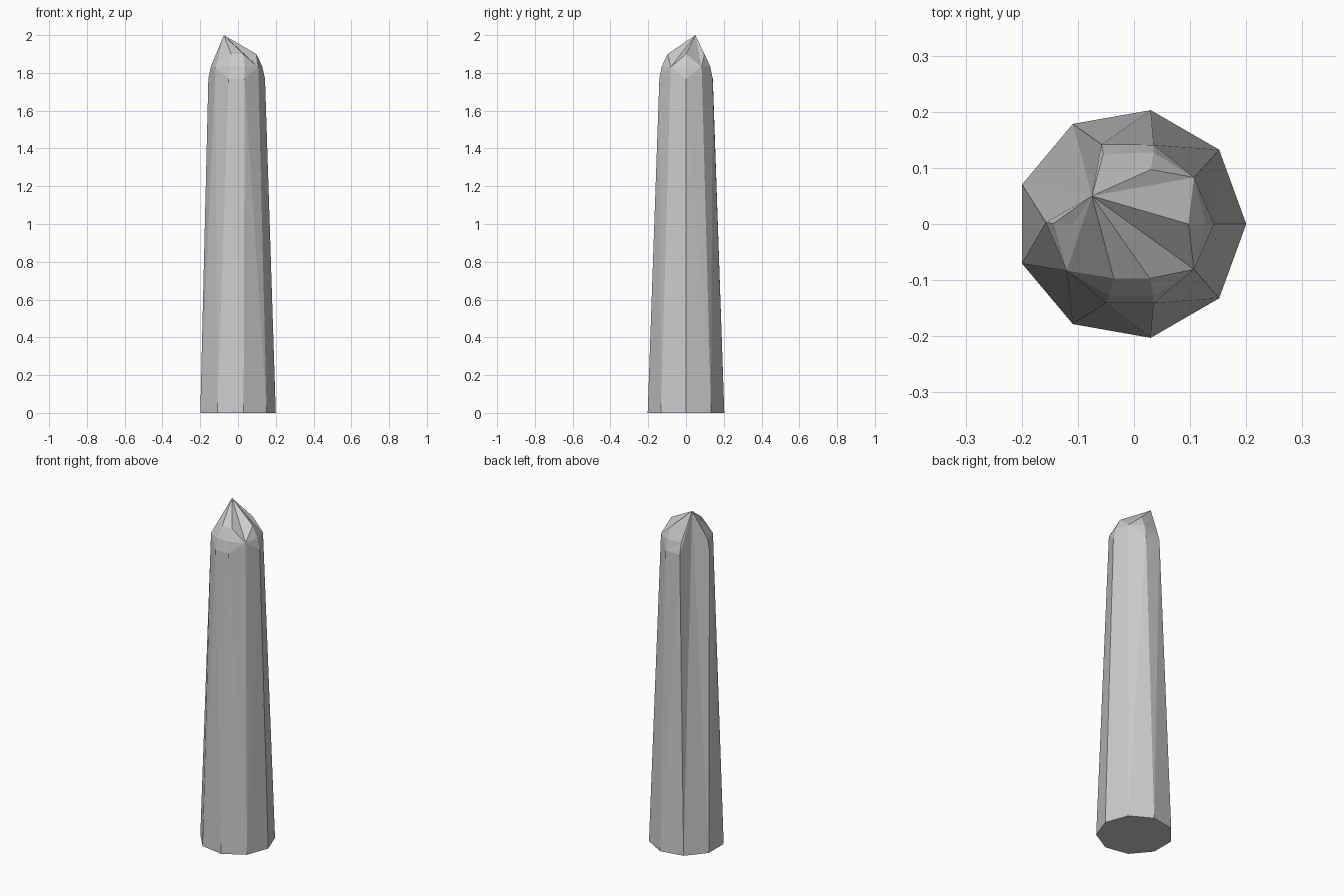
import bpy, bmesh, math

if "Cube" in bpy.data.objects:
    bpy.data.objects.remove(bpy.data.objects["Cube"])

bm = bmesh.new()
V = {}


def add(name, x, y, z):
    V[name] = bm.verts.new((x, y, z))


def face(names):
    bm.faces.new([V[n] for n in names.split()])


# nine-sided base, b0..b8 counter-clockwise from +x
for i in range(9):
    a = math.tau * i / 9
    add(f"b{i}", 0.206 * math.cos(a) - 0.006, 0.206 * math.sin(a), 0)

# chipped head: 1 = shoulder, 2 = middle row, 3 = upper row
rows = {"R": [(0.143, 0), (0.128, 0), (0.097, 0)],
        "FR": [(0.035, -0.141), (0.035, -0.128), (0.028, -0.097)],
        "FL": [(-0.05, -0.141), (-0.045, -0.128), (-0.036, -0.097)],
        "BR": [(0.035, 0.141), (0.035, 0.128), (0.03, 0.097)],
        "L": [(-0.157, 0.003), (-0.143, 0.001), (-0.108, 0)],
        "BL": [(-0.058, 0.142), (-0.055, 0.124)]}
for name, pts in rows.items():
    for k, (p, z) in enumerate(zip(pts, (1.77, 1.835, 1.90)), 1):
        add(f"{name}{k}", *p, z)

# low corners, and the fourth corner pulled up into the tip
add("cBR", 0.107, 0.083, 1.83)
add("cFR", 0.107, -0.081, 1.83)
add("cFL", -0.12, -0.083, 1.83)
add("P", -0.075, 0.05, 2.0)

# long tapering sides and underside
face(" ".join(f"b{i}" for i in reversed(range(9))))
for f in ("b0 b1 cBR R1", "b1 b2 BR1 cBR", "b2 b3 BL1 BR1", "b3 P BL1",
          "b3 b4 P", "b4 L1 P", "b4 b5 L1", "b5 cFL L1", "b5 b6 cFL",
          "b6 FL1 cFL", "b6 b7 FR1 FL1", "b7 b8 cFR FR1", "b8 b0 R1 cFR"):
    face(f)

# facets around the head
for f in ("R1 cBR R2", "R2 cBR R3", "cFR R1 R2", "cFR R2 R3",
          "BR1 BR2 cBR", "BR2 BR3 cBR", "BR1 BL1 BL2 BR2", "BL2 P BR2",
          "BR2 P BR3", "BL1 P BL2", "L1 L2 P", "L2 L3 P", "L1 cFL L2",
          "L2 cFL L3", "cFL FL1 FL2", "cFL FL2 FL3", "FL1 FR1 FR2 FL2",
          "FL2 FR2 FR3 FL3", "FR1 cFR FR2", "FR2 cFR FR3"):
    face(f)

# fan of facets meeting at the tip
fan = "L3 cFL FL3 FR3 cFR R3 cBR BR3".split()
for a, b in zip(fan, fan[1:]):
    face(f"P {a} {b}")

bmesh.ops.triangulate(bm, faces=[f for f in bm.faces if len(f.verts) == 4])
bmesh.ops.recalc_face_normals(bm, faces=bm.faces)
mesh = bpy.data.meshes.new("stone_pillar")
bm.to_mesh(mesh)
bm.free()
bpy.context.collection.objects.link(bpy.data.objects.new("stone_pillar", mesh))
